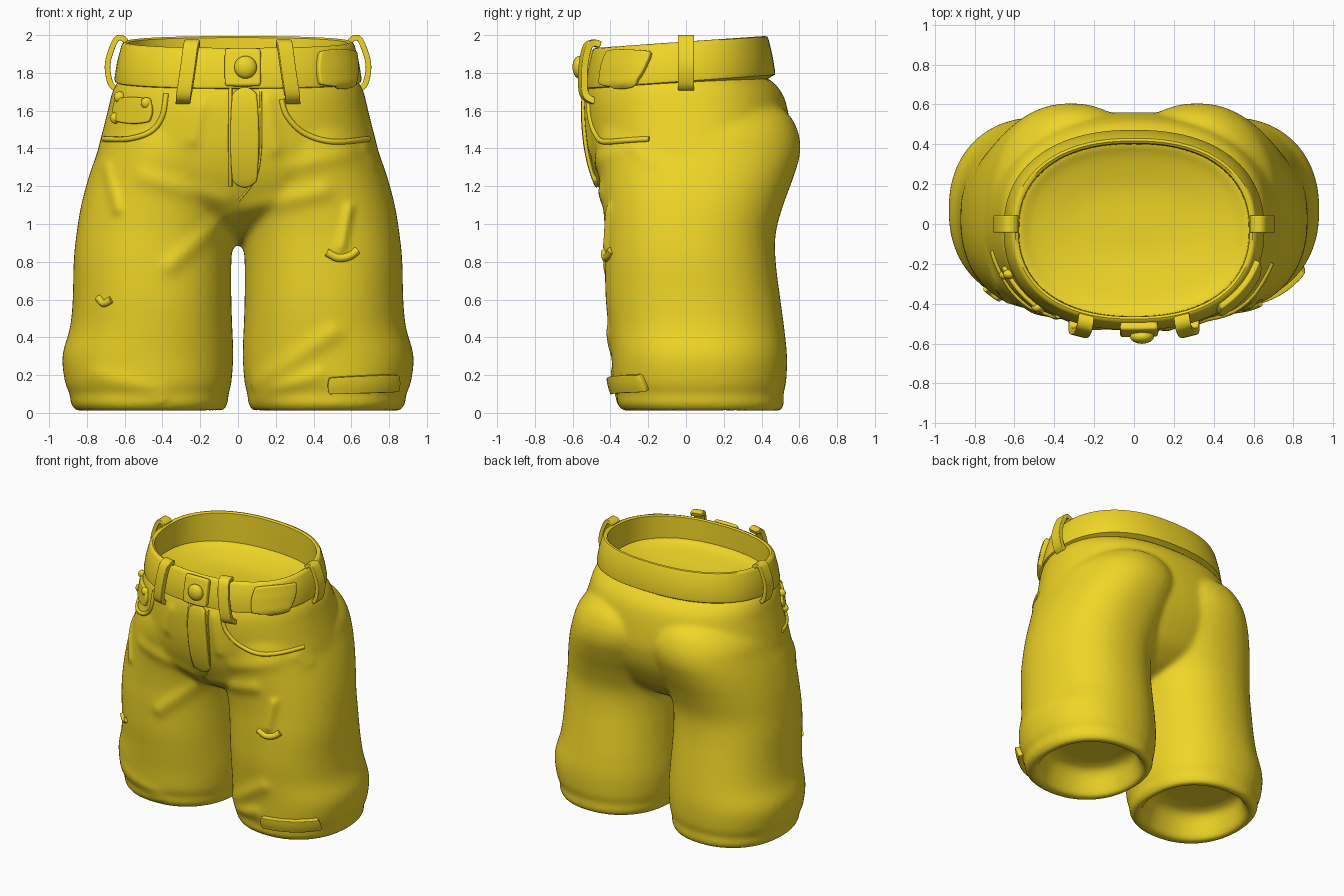
import bpy, bmesh, math
from mathutils import Vector
from mathutils.bvhtree import BVHTree

if "Cube" in bpy.data.objects:
    bpy.data.objects.remove(bpy.data.objects["Cube"])

mat = bpy.data.materials.new("yellow_cloth")
mat.diffuse_color = (0.87, 0.67, 0.02, 1)
mat.use_nodes = True
mat.node_tree.nodes["Principled BSDF"].inputs["Base Color"].default_value = mat.diffuse_color


def add(name, me):
    ob = bpy.data.objects.new(name, me)
    bpy.context.collection.objects.link(ob)
    me.materials.append(mat)
    return ob


def from_bm(name, bm):
    bmesh.ops.recalc_face_normals(bm, faces=bm.faces)
    me = bpy.data.meshes.new(name)
    bm.to_mesh(me)
    bm.free()
    return add(name, me)


def spline(rows, sub):
    """Catmull-Rom through tuples of numbers."""
    out = []
    for i in range(len(rows) - 1):
        p = [rows[max(0, min(len(rows) - 1, i + k))] for k in (-1, 0, 1, 2)]
        for s in range(sub):
            t = s / sub
            out.append([0.5 * (2 * b + (c - a) * t + (2 * a - 5 * b + 4 * c - d) * t * t
                               + (3 * b - a - 3 * c + d) * t ** 3) for a, b, c, d in zip(*p)])
    return out + [list(rows[-1])]


def loft(bm, rows, e=2.2, n=64, tilt=0.0, closed=False):
    """Stack superellipse rings; each row is z, x0, x1, y0, y1."""
    rings = []
    for z, x0, x1, y0, y1 in rows:
        ring = []
        for i in range(n):
            a = 2 * math.pi * i / n
            c, s = math.cos(a), math.sin(a)
            x = (x0 + x1) / 2 + (x1 - x0) / 2 * math.copysign(abs(c) ** (2 / e), c)
            y = (y0 + y1) / 2 + (y1 - y0) / 2 * math.copysign(abs(s) ** (2 / e), s)
            ring.append(bm.verts.new((x, y, z + tilt * y)))
        rings.append(ring)
    for a, b in zip(rings, rings[1:] + ([rings[0]] if closed else [])):
        for i in range(n):
            j = (i + 1) % n
            bm.faces.new((a[i], a[j], b[j], b[i]))
    if not closed:
        bm.faces.new(rings[0][::-1])
        bm.faces.new(rings[-1])


# Shorts body: seat and two legs, fused by remeshing
leg = [(.20, .25, .70, -.10, .28), (.17, .17, .77, -.19, .37), (.06, .13, .80, -.25, .42),
       (.015, .11, .82, -.28, .46), (.012, .08, .855, -.33, .50), (.05, .055, .885, -.365, .52),
       (.10, .05, .89, -.365, .515), (.16, .035, .915, -.385, .53), (.30, .025, .93, -.395, .535),
       (.45, .03, .89, -.41, .52), (.6, .035, .875, -.425, .50), (.8, .035, .87, -.43, .475),
       (.95, .02, .855, -.43, .475), (1.1, -.02, .83, -.44, .515), (1.25, -.07, .79, -.46, .57),
       (1.38, -.1, .745, -.48, .605), (1.5, -.1, .70, -.47, .59), (1.6, 0, .60, -.42, .52),
       (1.66, .15, .45, -.25, .35)]
seat = [(.89, .10, 0, .16), (.94, .28, -.16, .28), (1.03, .5, -.32, .40), (1.13, .66, -.42, .47),
        (1.25, .765, -.48, .53), (1.38, .745, -.515, .56), (1.5, .715, -.53, .555),
        (1.62, .685, -.535, .535), (1.70, .665, -.525, .505), (1.76, .63, -.50, .45),
        (1.775, .58, -.46, .41), (1.74, .50, -.40, .34), (1.70, .3, -.2, .2), (1.69, .1, -.1, .1)]
bm = bmesh.new()
legs = spline(leg, 4)
loft(bm, legs)
loft(bm, [(z, -b, -a, c, d) for z, a, b, c, d in legs])
loft(bm, [(z, -w, w, c, d) for z, w, c, d in spline(seat, 4)], e=2.3)
base = from_bm("body_source", bm)
m = base.modifiers.new("fuse", "REMESH")
m.mode, m.voxel_size = "VOXEL", 0.018
m = base.modifiers.new("soften", "SMOOTH")
m.factor, m.iterations = 0.5, 8
me = bpy.data.meshes.new_from_object(base.evaluated_get(bpy.context.evaluated_depsgraph_get()))
bpy.data.objects.remove(base)
me.materials.clear()
body = add("shorts_body", me)

# Cloth folds pressed into the front: x, z, x, z, height, width
folds = [(-.05, 1.04, -.36, .78, .016, .05), (.06, 1.08, .45, 1.17, .016, .05),
         (-.08, 1.12, -.5, 1.25, .012, .05), (.08, .15, .5, .42, .015, .05),
         (.12, .1, .42, .2, .012, .04), (.55, .88, .59, 1.08, .02, .025),
         (-.64, 1.08, -.7, 1.3, .02, .03), (.68, 1.4, .74, 1.33, .02, .03),
         (-.2, 1.62, -.24, 1.45, .012, .04), (.16, 1.66, .2, 1.4, .012, .04),
         (-.75, .2, -.4, .1, .010, .05), (.3, 1.3, .6, 1.38, .010, .05)]
for v in me.vertices:
    if v.co.y < -0.12 and v.normal.y < 0 and v.co.z > .05:
        p = Vector((v.co.x, v.co.z))
        for a, b, c, d, h, w in folds:
            s, t = Vector((a, b)), Vector((c, d)) - Vector((a, b))
            k = max(0, min(1, (p - s).dot(t) / t.length_squared))
            v.co.y -= h * math.exp(-((p - s - t * k).length / w) ** 2)

# Waistband ring
bm = bmesh.new()
band = [(1.75, .635, -.515, .455), (1.757, .652, -.53, .47), (1.775, .654, -.532, .472),
        (1.86, .64, -.52, .458), (1.945, .618, -.50, .438), (1.962, .608, -.49, .43),
        (1.966, .595, -.477, .417), (1.958, .58, -.465, .405), (1.85, .578, -.462, .402),
        (1.72, .575, -.46, .40)]
loft(bm, [(z, -w, w, a, b) for z, w, a, b in band], e=2.3, n=96, tilt=.07, closed=True)
waist = from_bm("waistband", bm)

bpy.context.view_layer.update()
dg = bpy.context.evaluated_depsgraph_get()
trees = {o: BVHTree.FromObject(o, dg) for o in (body, waist)}


def project(ob, x, z, lift=0.0):
    """Point on the front of a part at x, z."""
    co, no, _, _ = trees[ob].ray_cast(Vector((x, -2, z)), Vector((0, 1, 0)))
    if co is None:
        co, no, _, _ = trees[ob].find_nearest(Vector((x, -.2, z)))
    return co + no * lift


def finish(ob, thick, bevel):
    if thick:
        m = ob.modifiers.new("thickness", "SOLIDIFY")
        m.thickness, m.offset = thick, 0
    m = ob.modifiers.new("round", "BEVEL")
    m.width, m.segments, m.limit_method = bevel, 3, "ANGLE"
    return ob


def plate(name, ob, x, z, hw, hh, thick, rnd=.3, slope=0.0, n=14):
    """Rounded patch wrapped on the front of a part."""
    bm = bmesh.new()
    g = []
    for i in range(n + 1):
        for j in range(n + 1):
            u, v = 2 * i / n - 1, 2 * j / n - 1
            px = hw * u * math.sqrt(1 - rnd * v * v / 2)
            pz = hh * v * math.sqrt(1 - rnd * u * u / 2)
            g.append(bm.verts.new(project(ob, x + px, z + pz + slope * px, thick / 4)))
    for i in range(n):
        for j in range(n):
            k = i * (n + 1) + j
            bm.faces.new((g[k], g[k + n + 1], g[k + n + 2], g[k + 1]))
    return finish(from_bm(name, bm), thick, thick * .3)


def strap(name, pts, across, width, thick):
    """Flat bar swept along a path."""
    bm = bmesh.new()
    pts = [Vector(p) for p in spline(pts, 5)]
    w = Vector(across).normalized()
    rings = []
    for i, p in enumerate(pts):
        t = pts[min(i + 1, len(pts) - 1)] - pts[max(i - 1, 0)]
        nrm = t.cross(w).normalized()
        rings.append([bm.verts.new(p + w * a * width / 2 + nrm * b * thick / 2)
                      for a, b in ((-1, -1), (1, -1), (1, 1), (-1, 1))])
    for a, b in zip(rings, rings[1:]):
        for i in range(4):
            bm.faces.new((a[i], a[(i + 1) % 4], b[(i + 1) % 4], b[i]))
    bm.faces.new(rings[0])
    bm.faces.new(rings[-1])
    return finish(from_bm(name, bm), 0, .008)


def seam(name, pts, r):
    """Raised cord following the body front."""
    cu = bpy.data.curves.new(name, "CURVE")
    cu.dimensions, cu.bevel_depth, cu.bevel_resolution, cu.use_fill_caps = "3D", r, 3, True
    pts = [project(body, x, z) for x, z in spline(pts, 6)]
    sp = cu.splines.new("POLY")
    sp.points.add(len(pts) - 1)
    for q, p in zip(sp.points, pts):
        q.co = (*p, 1)
    return add(name, cu)


def knob(name, co, r, flat):
    bm = bmesh.new()
    bmesh.ops.create_uvsphere(bm, u_segments=24, v_segments=14, radius=r)
    for v in bm.verts:
        v.co.y *= flat
        v.co += co
    return from_bm(name, bm)


# Belt loops
for s, side in ((1, "right"), (-1, "left")):
    strap("front_loop_" + side, [(s * .24, -.46, 1.95), (s * .243, -.495, 1.958), (s * .25, -.525, 1.93),
          (s * .265, -.545, 1.82), (s * .285, -.54, 1.69), (s * .29, -.49, 1.65)], (1, s * .25, 0), .08, .035)
    strap("side_loop_" + side, [(s * .59, 0, 1.965), (s * .615, 0, 1.985), (s * .65, 0, 1.97),
          (s * .69, 0, 1.85), (s * .675, 0, 1.745), (s * .635, 0, 1.71)], (0, 1, 0), .085, .03)

# Waistband tab, button and patch
plate("waist_tab", waist, .025, 1.825, .095, .095, .05, rnd=.1)
knob("waist_button", Vector((.04, -.565, 1.83)), .06, .6)
plate("waist_patch", waist, .515, 1.825, .1, .095, .04, rnd=.4)

# Fly
plate("fly_flap", body, .035, 1.46, .075, .26, .03, rnd=.5)
seam("fly_edge", [(-.04, 1.73), (-.042, 1.45), (-.04, 1.2)], .01)
seam("fly_stitch", [(.12, 1.70), (.12, 1.40), (.09, 1.24), (0, 1.12)], .006)

# Pockets
seam("pocket_right", [(.23, 1.66), (.26, 1.57), (.35, 1.48), (.5, 1.435), (.69, 1.45)], .015)
seam("pocket_left", [(-.38, 1.69), (-.40, 1.57), (-.46, 1.49), (-.58, 1.45), (-.71, 1.45)], .015)
plate("pocket_lining", body, -.55, 1.6, .1, .07, .025, rnd=.6)
for x, z in ((-.62, 1.67), (-.48, 1.64), (-.64, 1.56)):
    knob("pocket_rivet", project(body, x, z, .008), .03, .8)

# Rips and hem patch
seam("rip_right", [(.47, .85), (.53, .82), (.59, .83), (.63, .86)], .022)
seam("rip_left", [(-.74, .61), (-.71, .58), (-.67, .6)], .02)
plate("hem_patch", body, .655, .155, .18, .043, .045, rnd=.15, slope=.05)

bpy.ops.object.select_all(action="DESELECT")
for o in bpy.data.objects:
    if o.type == "MESH":
        o.select_set(True)
        bpy.context.view_layer.objects.active = o
bpy.ops.object.shade_smooth_by_angle(angle=math.radians(45))
